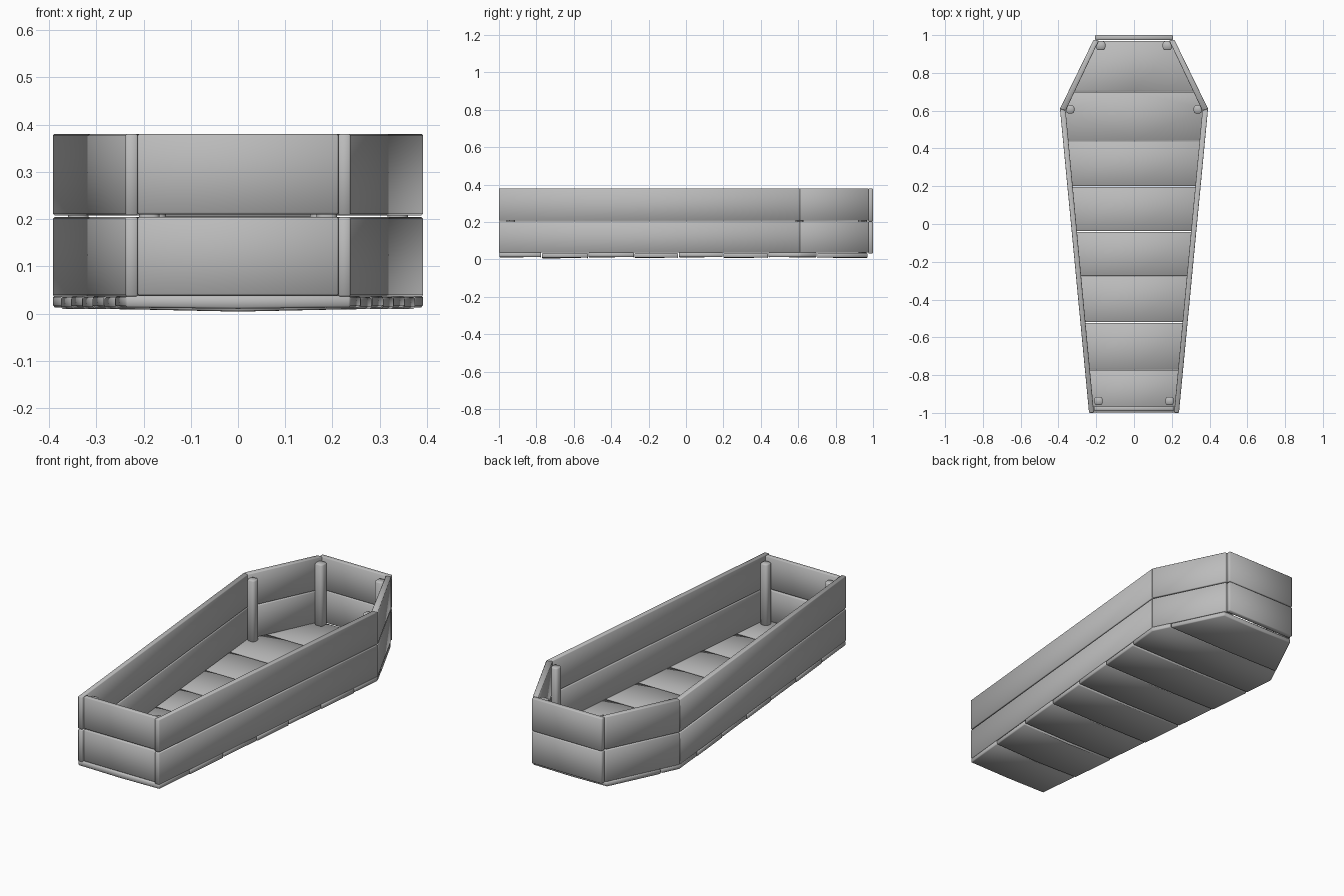
import bpy, bmesh
from mathutils import Vector

cube = bpy.data.objects.get("Cube")
if cube:
    bpy.data.objects.remove(cube)

grey = bpy.data.materials.new("weathered_grey")
grey.use_nodes = True
colour = (0.5, 0.5, 0.5, 1)
grey.diffuse_color = colour
grey.node_tree.nodes["Principled BSDF"].inputs["Base Color"].default_value = colour


def prism(name, outline, z0, z1, bevel=0.004, sag=0.0):
    """Upright prism over a plan outline, softened at its edges."""
    bm = bmesh.new()
    face = bm.faces.new([bm.verts.new((x, y, z0)) for x, y in outline])
    top = bmesh.ops.extrude_face_region(bm, geom=[face])["geom"]
    for v in top:
        if isinstance(v, bmesh.types.BMVert):
            v.co.z = z1
    for v in bm.verts:
        if abs(v.co.x) < 0.001 and v.co.z < z0 + 0.001:
            v.co.z -= sag
    bmesh.ops.recalc_face_normals(bm, faces=bm.faces)
    bmesh.ops.bevel(bm, geom=list(bm.edges), offset=bevel, segments=1,
                    affect='EDGES', clamp_overlap=True)
    for f in bm.faces:
        f.smooth = True
    mesh = bpy.data.meshes.new(name)
    bm.to_mesh(mesh)
    bm.free()
    mesh.materials.append(grey)
    obj = bpy.data.objects.new(name, mesh)
    bpy.context.collection.objects.link(obj)
    return obj


# Plan of the box: foot, shoulder and head, outer and inner faces
foot_out, foot_in = (0.238, -1.0), (0.212, -1.0)
shoulder_out, shoulder_in = (0.392, 0.61), (0.362, 0.6)
head_out, head_in = (0.214, 0.975), (0.186, 0.972)


def half_width(y):
    a, b = (foot_out, shoulder_out) if y < shoulder_out[1] else (shoulder_out, head_out)
    return a[0] + (b[0] - a[0]) * (y - a[1]) / (b[1] - a[1])


# Walls: two tiers of boards
for tier, z0, z1 in (("lower", 0.036, 0.204), ("upper", 0.208, 0.38)):
    for side, s in (("left", 1), ("right", -1)):
        for part, plan in (
                ("long_board", (foot_out, shoulder_out, shoulder_in, foot_in)),
                ("shoulder_board", (shoulder_out, head_out, head_in, shoulder_in))):
            prism(f"{tier}_{side}_{part}", [(s * x, y) for x, y in plan], z0, z1, 0.003)
    prism(f"{tier}_foot_board",
          [(-0.213, -0.99), (0.213, -0.99), (0.213, -0.965), (-0.213, -0.965)], z0 + 0.002, z1)
    prism(f"{tier}_head_board",
          [(-0.206, 0.973), (0.206, 0.973), (0.206, 1.0), (-0.206, 1.0)], z0 - 0.004, z1 - 0.002)

# Floor: planks cut to the plan
joints = [-1.0, -0.772, -0.522, -0.277, -0.04, 0.198, 0.44, 0.7, 0.972]
for i, (a, b) in enumerate(zip(joints, joints[1:])):
    y0, y1 = a + 0.002, b - 0.002
    stops = [y0, y1]
    if y0 < shoulder_out[1] < y1:
        stops.insert(1, shoulder_out[1])
    right = [(half_width(y), y) for y in stops]
    left = [(-x, y) for x, y in reversed(right)]
    drop = 0.003 if i % 2 else 0.0
    prism(f"floor_plank_{i + 1}", [(0, y0)] + right + [(0, y1)] + left,
          0.013 - drop, 0.038 - drop, 0.004, 0.006 if i == 1 else 0.003)

# Corner posts inside the walls
for place, x, y, r in (("foot", 0.188, -0.937, 0.022),
                       ("shoulder", 0.338, 0.607, 0.022),
                       ("head", 0.176, 0.944, 0.024)):
    for side, s in (("left", 1), ("right", -1)):
        c = 0.4 * r
        plan = [(r - c, -r), (r, c - r), (r, r - c), (r - c, r),
                (c - r, r), (-r, r - c), (-r, c - r), (c - r, -r)]
        prism(f"{place}_{side}_post", [(s * x + px, y + py) for px, py in plan],
              0.034, 0.36, 0.004)
